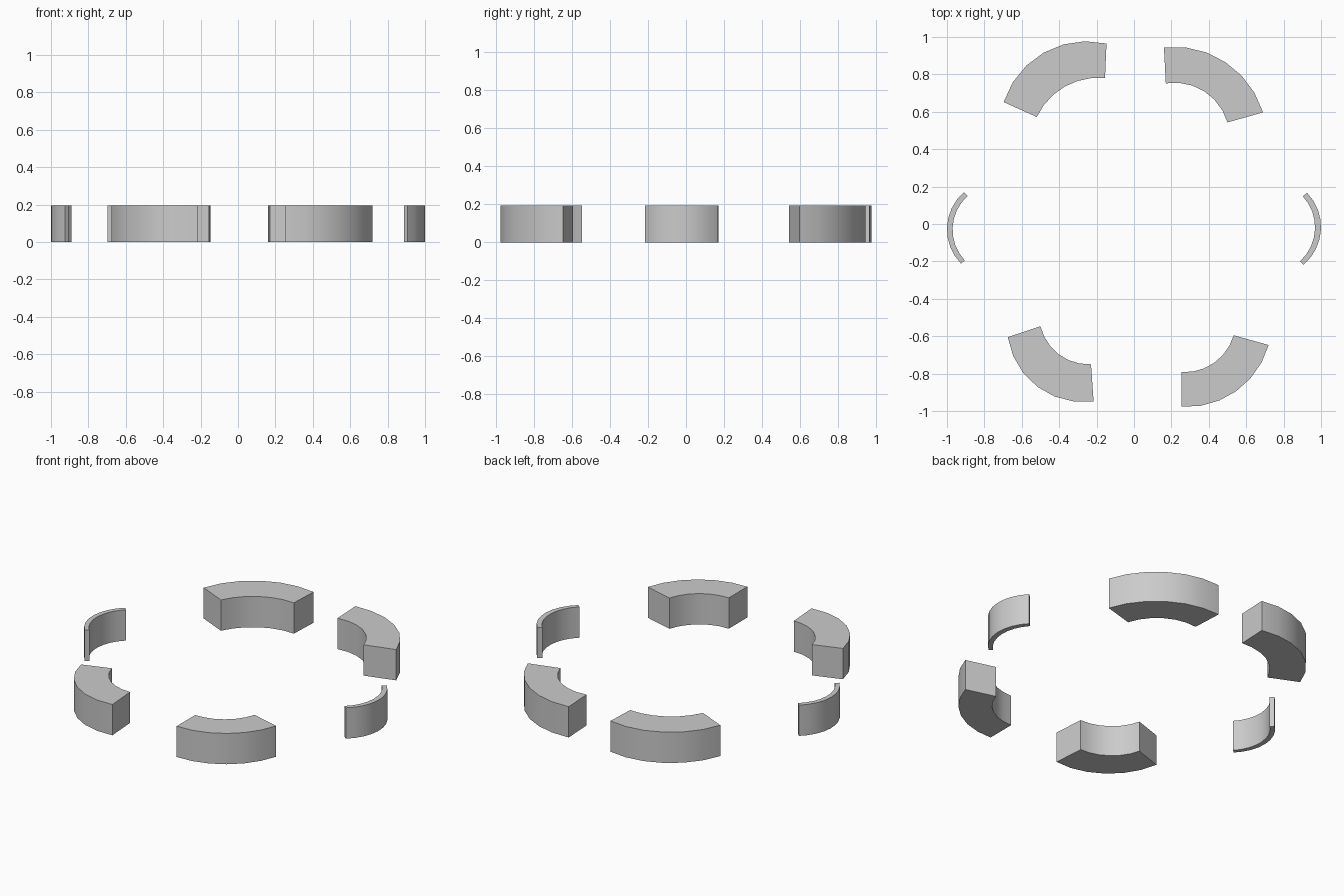
import bpy, bmesh, math
from mathutils import Vector

if "Cube" in bpy.data.objects:
    bpy.data.objects.remove(bpy.data.objects["Cube"])

HEIGHT = 0.195


def arc(a, m, b, n):
    """Points on the circular arc from a through m to b."""
    a, m, b = Vector(a), Vector(m), Vector(b)
    d = 2 * (a.x * (m.y - b.y) + m.x * (b.y - a.y) + b.x * (a.y - m.y))
    qa, qm, qb = a.dot(a), m.dot(m), b.dot(b)
    c = Vector(((qa * (m.y - b.y) + qm * (b.y - a.y) + qb * (a.y - m.y)) / d,
                (qa * (b.x - m.x) + qm * (a.x - b.x) + qb * (m.x - a.x)) / d))
    r = (a - c).length
    t0 = math.atan2(a.y - c.y, a.x - c.x)
    t1 = math.atan2(b.y - c.y, b.x - c.x)
    tm = math.atan2(m.y - c.y, m.x - c.x)
    tau = 2 * math.pi
    sweep = (t1 - t0) % tau
    if (tm - t0) % tau > sweep:
        sweep -= tau
    return [c + r * Vector((math.cos(t0 + sweep * i / n), math.sin(t0 + sweep * i / n)))
            for i in range(n + 1)]


def curved_block(name, outer, inner, n):
    """Extruded curved block between an outer and an inner arc."""
    o, i = arc(*outer, n), arc(*inner, n)
    bm = bmesh.new()
    rows = [[bm.verts.new((p.x, p.y, z)) for p in pts]
            for pts, z in ((o, 0), (o, HEIGHT), (i, HEIGHT), (i, 0))]
    for k in range(4):
        r, s = rows[k], rows[(k + 1) % 4]
        for j in range(n):
            bm.faces.new((r[j], r[j + 1], s[j + 1], s[j]))
    for j in (0, n):
        bm.faces.new([r[j] for r in rows])
    bmesh.ops.recalc_face_normals(bm, faces=bm.faces)
    me = bpy.data.meshes.new(name)
    bm.to_mesh(me)
    bm.free()
    ob = bpy.data.objects.new(name, me)
    bpy.context.collection.objects.link(ob)
    bpy.ops.object.select_all(action='DESELECT')
    ob.select_set(True)
    bpy.context.view_layer.objects.active = ob
    bpy.ops.object.shade_smooth_by_angle(angle=math.radians(35))


# Four thick curved blocks
curved_block("back_left_block", [(-.147, .965), (-.476, .92), (-.697, .652)],
             [(-.155, .78), (-.37, .735), (-.52, .572)], 6)
curved_block("back_right_block", [(.16, .945), (.53, .835), (.69, .597)],
             [(.17, .752), (.375, .71), (.5, .543)], 6)
curved_block("front_left_block", [(-.216, -.948), (-.43, -.92), (-.675, -.605)],
             [(-.23, -.75), (-.417, -.685), (-.5, -.547)], 6)
curved_block("front_right_block", [(.255, -.977), (.53, -.905), (.72, -.647)],
             [(.255, -.792), (.417, -.75), (.533, -.595)], 6)

# Two thin side arcs
curved_block("left_thin_arc", [(-.91, .17), (-1, -.03), (-.925, -.212)],
             [(-.89, .15), (-.97, -.03), (-.905, -.195)], 8)
curved_block("right_thin_arc", [(.925, .167), (1, -.02), (.907, -.217)],
             [(.903, .148), (.968, -.02), (.887, -.2)], 8)
